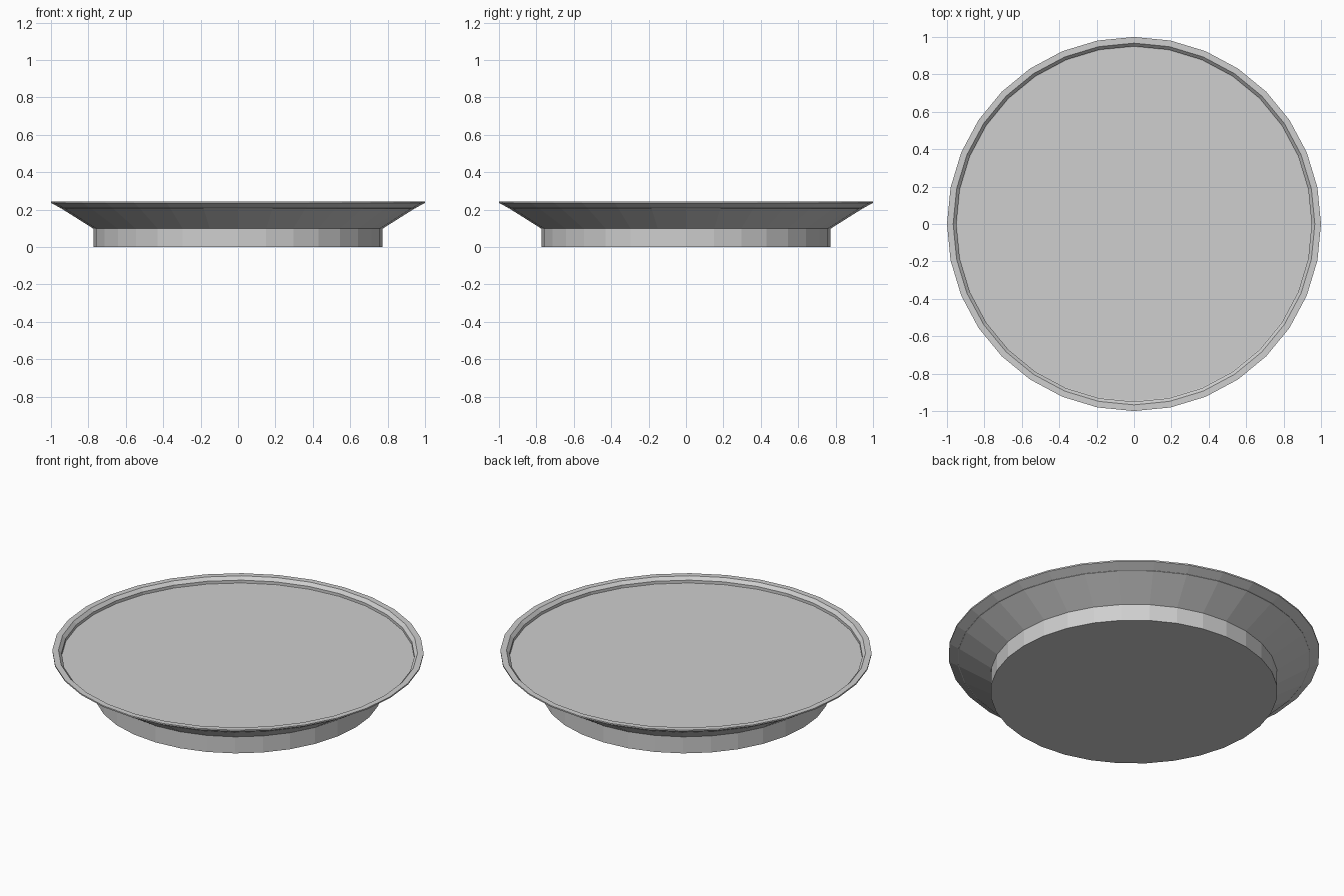
import bpy
import bmesh
from math import pi, cos, sin

cube = bpy.data.objects.get("Cube")
if cube:
    bpy.data.objects.remove(cube, do_unlink=True)

SIDES = 32

# One plain grey for the whole dish
grey = bpy.data.materials.new("light_grey")
grey.use_nodes = True
colour = (0.62, 0.62, 0.62, 1)
grey.diffuse_color = colour
grey.node_tree.nodes["Principled BSDF"].inputs["Base Color"].default_value = colour


def lathe(name, profile):
    """Turn a (radius, height) profile, listed bottom to top, and cap both ends."""
    bm = bmesh.new()
    rings = [[bm.verts.new((r * cos(2 * pi * i / SIDES), r * sin(2 * pi * i / SIDES), z))
              for i in range(SIDES)] for r, z in profile]
    for low, high in zip(rings, rings[1:]):
        for i in range(SIDES):
            j = (i + 1) % SIDES
            bm.faces.new((low[i], low[j], high[j], high[i]))
    bm.faces.new(rings[0][::-1])
    bm.faces.new(rings[-1])
    mesh = bpy.data.meshes.new(name)
    bm.to_mesh(mesh)
    bm.free()
    mesh.materials.append(grey)
    obj = bpy.data.objects.new(name, mesh)
    bpy.context.collection.objects.link(obj)
    return obj


# Straight-sided foot
lathe("base", [(0.773, 0), (0.773, 0.098)])

# Flared dish: outer cone, thin lip, flat rim, chamfer, inner wall, floor
lathe("dish", [(0.773, 0.098), (0.943, 0.205), (1, 0.236), (1, 0.244),
               (0.967, 0.244), (0.95, 0.226), (0.95, 0.207)])
